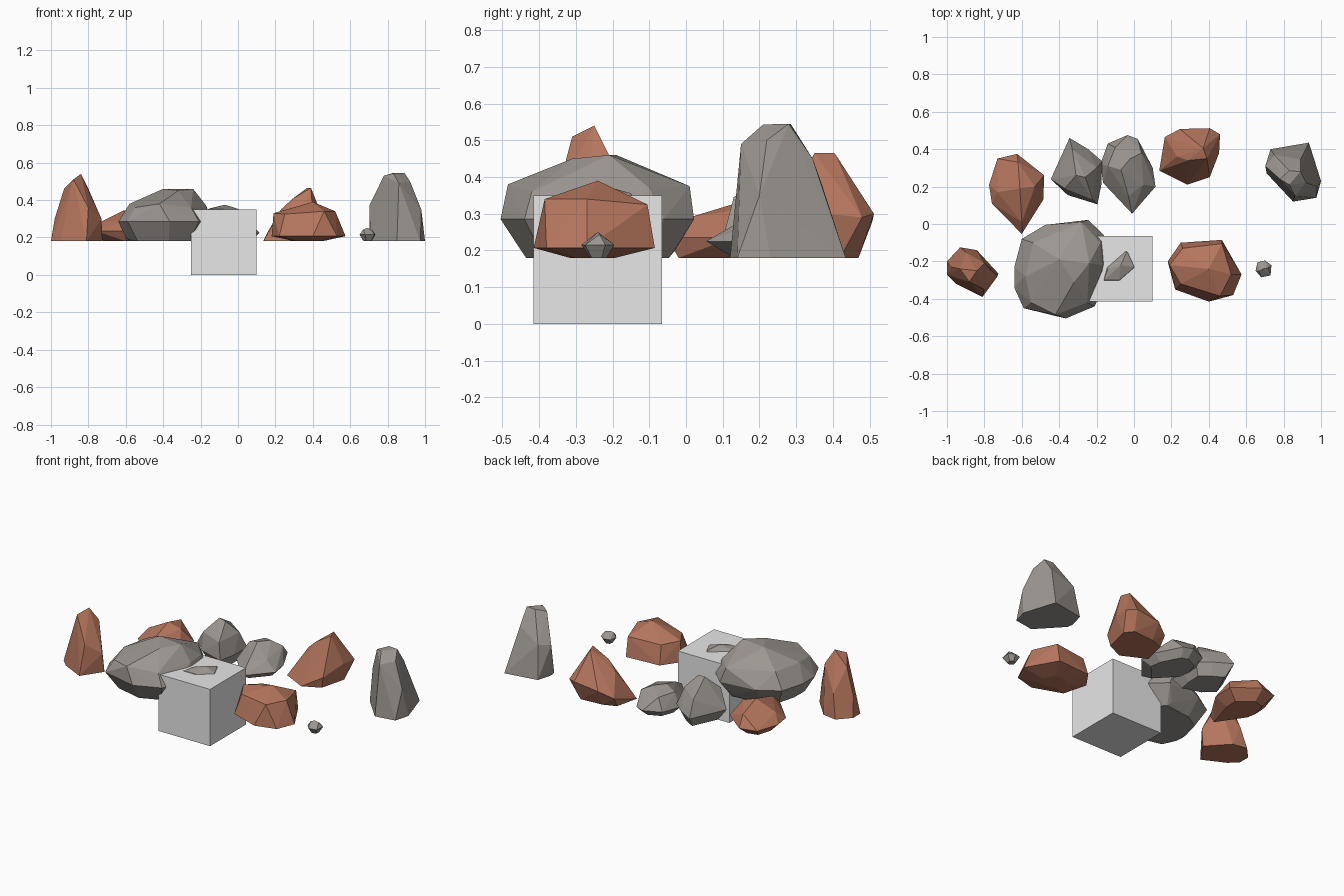
import bpy, bmesh

BASE = 0.18


def material(name, rgb):
    m = bpy.data.materials.new(name)
    m.diffuse_color = (*rgb, 1)
    return m


BROWN = material("red_brown_stone", (0.46, 0.18, 0.11))
GREY = material("grey_stone", (0.33, 0.305, 0.28))
PALE = material("pale_grey", (0.8, 0.8, 0.8))


def finish(name, bm, mat):
    bmesh.ops.recalc_face_normals(bm, faces=bm.faces)
    me = bpy.data.meshes.new(name)
    bm.to_mesh(me)
    bm.free()
    me.materials.append(mat)
    ob = bpy.data.objects.new(name, me)
    bpy.context.collection.objects.link(ob)


def rock(name, mat, z, foot, outline, crown):
    """Faceted boulder: widest outline at height z, a flat foot shrunk
    from the outline, and a few crown points, wrapped in a hull."""
    bm = bmesh.new()
    cx = sum(p[0] for p in outline) / len(outline)
    cy = sum(p[1] for p in outline) / len(outline)
    for x, y in outline:
        bm.verts.new((x, y, z))
        if z > BASE:
            bm.verts.new((cx + (x - cx) * foot, cy + (y - cy) * foot, BASE))
    for p in crown:
        bm.verts.new(p)
    res = bmesh.ops.convex_hull(bm, input=bm.verts)
    junk = {g for g in res["geom_interior"] + res["geom_unused"]
            if isinstance(g, bmesh.types.BMVert)}
    bmesh.ops.delete(bm, geom=list(junk), context='VERTS')
    bmesh.ops.dissolve_limit(bm, angle_limit=0.03, verts=bm.verts, edges=bm.edges)
    finish(name, bm, mat)


# Plain block
bm = bmesh.new()
bmesh.ops.create_cube(bm, size=0.35)
bmesh.ops.translate(bm, verts=bm.verts, vec=(-0.075, -0.24, 0.175))
finish("block", bm, PALE)

# Tall brown rock, far left
rock("tall_brown_rock", BROWN, BASE, 1,
     [(-1, -0.2), (-0.93, -0.125), (-0.84, -0.14), (-0.725, -0.265),
      (-0.81, -0.39), (-0.95, -0.32), (-1, -0.27)],
     [(-0.84, -0.25, 0.54), (-0.88, -0.31, 0.51), (-0.93, -0.24, 0.46),
      (-0.80, -0.21, 0.46), (-0.73, -0.28, 0.30), (-0.80, -0.35, 0.36),
      (-0.98, -0.23, 0.30), (-0.90, -0.15, 0.32)])

# Long brown rock, back left
rock("long_brown_rock", BROWN, 0.235, 0.6,
     [(-0.775, 0.21), (-0.73, 0.35), (-0.625, 0.375), (-0.48, 0.26),
      (-0.485, 0.13), (-0.6, -0.053), (-0.76, 0.11)],
     [(-0.61, 0.19, 0.345), (-0.62, 0.33, 0.305), (-0.53, 0.2, 0.32),
      (-0.6, 0.01, 0.29), (-0.73, 0.17, 0.285), (-0.6, -0.02, 0.18)])

# Big grey boulder beside the block
rock("big_grey_boulder", GREY, 0.285, 0.74,
     [(-0.64, -0.23), (-0.6, -0.08), (-0.475, -0.005), (-0.245, 0.022),
      (-0.16, -0.06), (-0.14, -0.2), (-0.17, -0.35), (-0.21, -0.44),
      (-0.365, -0.505), (-0.59, -0.45), (-0.64, -0.34)],
     [(-0.4, -0.19, 0.46), (-0.24, -0.21, 0.46), (-0.32, -0.31, 0.45),
      (-0.58, -0.28, 0.38), (-0.54, -0.1, 0.38), (-0.28, 0.01, 0.375),
      (-0.18, -0.1, 0.37), (-0.17, -0.22, 0.37), (-0.25, -0.42, 0.36),
      (-0.42, -0.485, 0.38), (-0.55, -0.42, 0.36), (-0.6, -0.3, 0.2),
      (-0.38, -0.43, 0.2), (-0.3, -0.03, 0.2)])

# Grey rock, back, left of centre
rock("back_grey_rock", GREY, 0.25, 0.7,
     [(-0.445, 0.24), (-0.345, 0.46), (-0.245, 0.4), (-0.17, 0.335),
      (-0.175, 0.21), (-0.195, 0.105), (-0.355, 0.155)],
     [(-0.31, 0.26, 0.425), (-0.26, 0.25, 0.42), (-0.22, 0.13, 0.345),
      (-0.37, 0.19, 0.35), (-0.2, 0.3, 0.35), (-0.33, 0.4, 0.34)])

# Low grey rock, back centre
rock("low_grey_rock", GREY, 0.225, 0.7,
     [(-0.18, 0.32), (-0.14, 0.43), (-0.035, 0.475), (0.02, 0.455),
      (0.1, 0.3), (0.115, 0.2), (-0.01, 0.055), (-0.165, 0.22)],
     [(-0.07, 0.29, 0.33), (-0.02, 0.35, 0.33), (-0.14, 0.31, 0.305),
      (0.05, 0.21, 0.28), (-0.03, 0.15, 0.28), (-0.1, 0.41, 0.30),
      (0.04, 0.38, 0.30)])

# Peaked brown rock, back right
rock("peaked_brown_rock", BROWN, BASE, 1,
     [(0.135, 0.285), (0.17, 0.43), (0.25, 0.46), (0.39, 0.47),
      (0.43, 0.42), (0.39, 0.26), (0.285, 0.21)],
     [(0.39, 0.35, 0.465), (0.37, 0.405, 0.465), (0.29, 0.34, 0.405),
      (0.23, 0.36, 0.35), (0.405, 0.512, 0.3), (0.245, 0.508, 0.28),
      (0.165, 0.465, 0.24), (0.46, 0.48, 0.29), (0.455, 0.38, 0.3),
      (0.405, 0.25, 0.25)])

# Wide brown rock, front right
rock("wide_brown_rock", BROWN, 0.207, 0.38,
     [(0.18, -0.2), (0.25, -0.1), (0.47, -0.085), (0.575, -0.27),
      (0.53, -0.38), (0.4, -0.415), (0.22, -0.35)],
     [(0.4, -0.24, 0.39), (0.19, -0.22, 0.33), (0.25, -0.32, 0.325),
      (0.46, -0.385, 0.34), (0.52, -0.27, 0.34), (0.47, -0.105, 0.325),
      (0.26, -0.13, 0.32)])

# Tall grey rock, far right
rock("tall_grey_rock", GREY, BASE, 1,
     [(0.705, 0.31), (0.73, 0.4), (0.935, 0.435), (1, 0.23),
      (0.975, 0.14), (0.85, 0.12), (0.71, 0.27)],
     [(0.702, 0.31, 0.37), (0.78, 0.24, 0.53), (0.83, 0.21, 0.543),
      (0.89, 0.28, 0.545), (0.83, 0.285, 0.545), (0.86, 0.15, 0.49),
      (0.92, 0.22, 0.5), (0.89, 0.345, 0.45), (0.98, 0.2, 0.35),
      (0.75, 0.37, 0.38)])

# Small pebble, front right
rock("pebble", GREY, 0.215, 0.5,
     [(0.65, -0.25), (0.66, -0.205), (0.70, -0.195), (0.735, -0.22),
      (0.73, -0.275), (0.68, -0.285)],
     [(0.69, -0.24, 0.25), (0.67, -0.25, 0.243), (0.715, -0.235, 0.243)])

# Rock buried in the block, only its tip showing
rock("buried_rock", GREY, 0.26, 0.8,
     [(-0.22, -0.29), (-0.17, -0.14), (-0.04, -0.1), (0.06, -0.18),
      (0.03, -0.32), (-0.1, -0.37)],
     [(-0.16, -0.3, 0.352), (-0.14, -0.24, 0.358), (-0.04, -0.15, 0.356),
      (0.0, -0.23, 0.353), (-0.08, -0.3, 0.353), (-0.07, -0.22, 0.375)])
